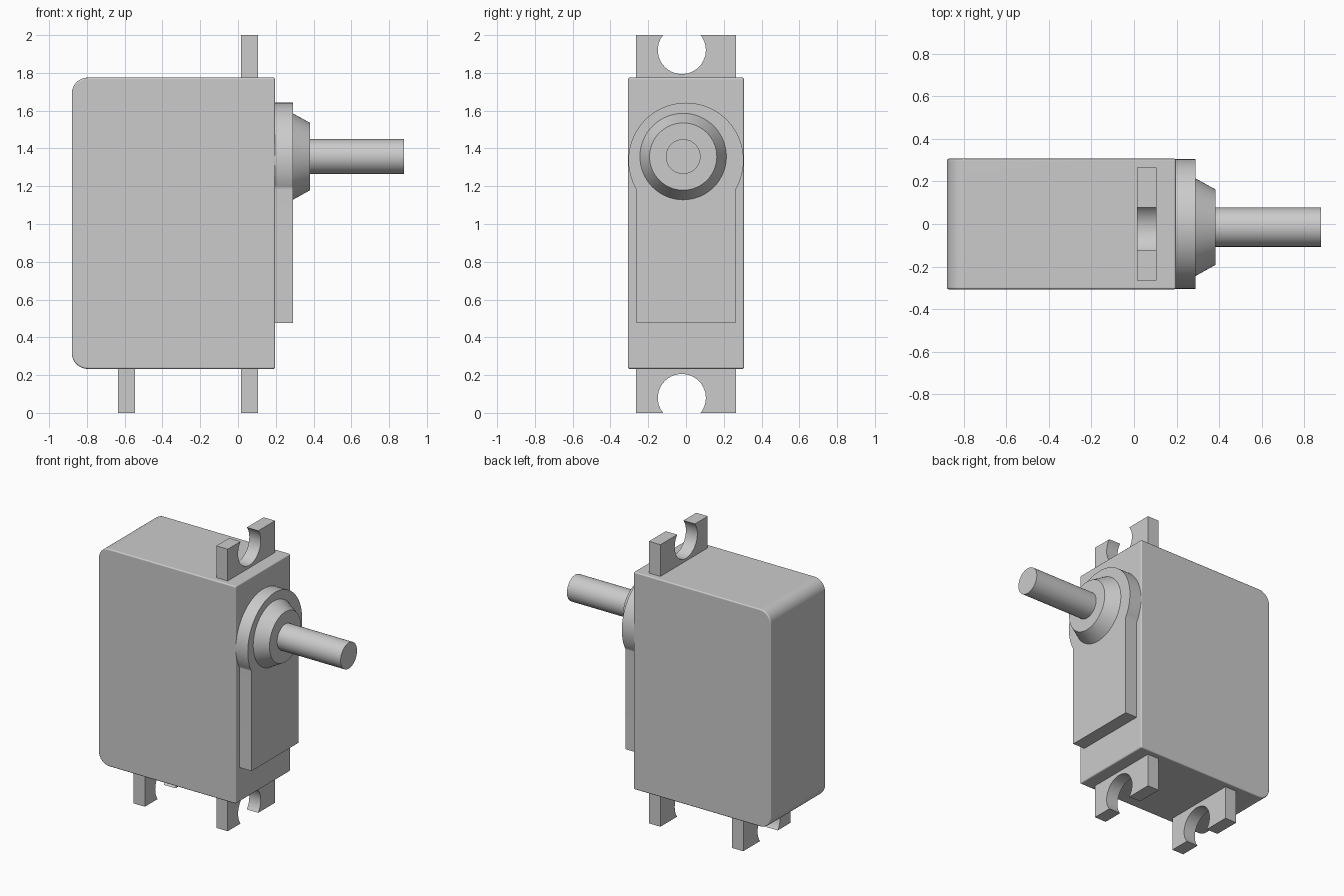
import bpy
import bmesh
import math
from mathutils import Matrix, Vector

cube = bpy.data.objects.get("Cube")
if cube:
    bpy.data.objects.remove(cube, do_unlink=True)

grey = bpy.data.materials.new("plain grey")
grey.use_nodes = True
grey.diffuse_color = (0.6, 0.6, 0.6, 1)
grey.node_tree.nodes["Principled BSDF"].inputs["Base Color"].default_value = (0.6, 0.6, 0.6, 1)


def finish(name, bm):
    """Turn a bmesh into a grey object with crisp edges and smooth curves."""
    bmesh.ops.recalc_face_normals(bm, faces=bm.faces)
    mesh = bpy.data.meshes.new(name)
    bm.to_mesh(mesh)
    bm.free()
    mesh.materials.append(grey)
    obj = bpy.data.objects.new(name, mesh)
    bpy.context.collection.objects.link(obj)
    bpy.ops.object.select_all(action='DESELECT')
    obj.select_set(True)
    bpy.context.view_layer.objects.active = obj
    bpy.ops.object.shade_smooth_by_angle(angle=math.radians(35))
    normals = obj.modifiers.new("Even normals", 'WEIGHTED_NORMAL')
    normals.keep_sharp = True
    return obj


def arc(cu, cv, r, start, end, steps):
    """Points on an arc, angles in degrees."""
    angles = [math.radians(start + (end - start) * i / steps) for i in range(steps + 1)]
    return [(cu + r * math.cos(a), cv + r * math.sin(a)) for a in angles]


def prism(name, points, axis, low, high, rim=0):
    """Extrude a profile along x (points are y, z) or y (points are x, z)."""
    bm = bmesh.new()
    place = (lambda u, v: (low, u, v)) if axis == 'x' else (lambda u, v: (u, low, v))
    face = bm.faces.new([bm.verts.new(place(u, v)) for u, v in points])
    out = bmesh.ops.extrude_face_region(bm, geom=[face], use_keep_orig=True)
    shift = Vector((high - low, 0, 0)) if axis == 'x' else Vector((0, high - low, 0))
    verts = [g for g in out['geom'] if isinstance(g, bmesh.types.BMVert)]
    bmesh.ops.translate(bm, verts=verts, vec=shift)
    bmesh.ops.recalc_face_normals(bm, faces=bm.faces)
    if rim:
        sharp = [e for e in bm.edges if e.calc_face_angle(0) > math.radians(60)]
        bmesh.ops.bevel(bm, geom=sharp, offset=rim, segments=3, profile=0.5, affect='EDGES')
    return finish(name, bm)


def turned(name, r1, r2, x1, x2):
    """Round part along x, on the output axis."""
    bm = bmesh.new()
    turn = Matrix.Translation(((x1 + x2) / 2, -0.015, 1.357)) @ Matrix.Rotation(math.pi / 2, 4, 'Y')
    bmesh.ops.create_cone(bm, cap_ends=True, segments=64, radius1=r1, radius2=r2,
                          depth=x2 - x1, matrix=turn)
    return finish(name, bm)


# Case, with large rounds at the rear and a fine rounded rim
back, front, low, high = -0.88, 0.197, 0.233, 1.775
big, small = 0.085, 0.01
case = (arc(front - small, high - small, small, 0, 90, 3)
        + arc(back + big, high - big, big, 90, 180, 10)
        + arc(back + big, low + big, big, 180, 270, 10)
        + arc(front - small, low + small, small, 270, 360, 3))
prism("case", case, 'y', -0.307, 0.307, rim=0.009)

# Raised gearbox cover: disc merged into a narrower slab
half, radius, centre = 0.262, 0.305, 1.337
dip = math.degrees(math.acos(half / radius))
cover = arc(0, centre, radius, -dip, 180 + dip, 56) + [(-half, 0.475), (half, 0.475)]
prism("gearbox_cover", cover, 'x', 0.19, 0.29)

# Output collar and shaft
turned("collar", 0.23, 0.178, 0.288, 0.382)
turned("shaft", 0.092, 0.092, 0.37, 0.88)

# Mounting lugs with open screw holes
hole, hole_y, hole_z = 0.127, -0.022, 1.921
rise = math.degrees(math.asin((2 - hole_z) / hole))
lug = ([(-0.265, 1.76), (0.265, 1.76), (0.265, 2)]
       + arc(hole_y, hole_z, hole, rise, -180 - rise, 40) + [(-0.265, 2)])
lug_down = [(y, 2 - z) for y, z in lug]
prism("upper_lug", lug, 'x', 0.015, 0.105)
prism("lower_front_lug", lug_down, 'x', 0.015, 0.105)
prism("lower_rear_lug", lug_down, 'x', -0.635, -0.545)
